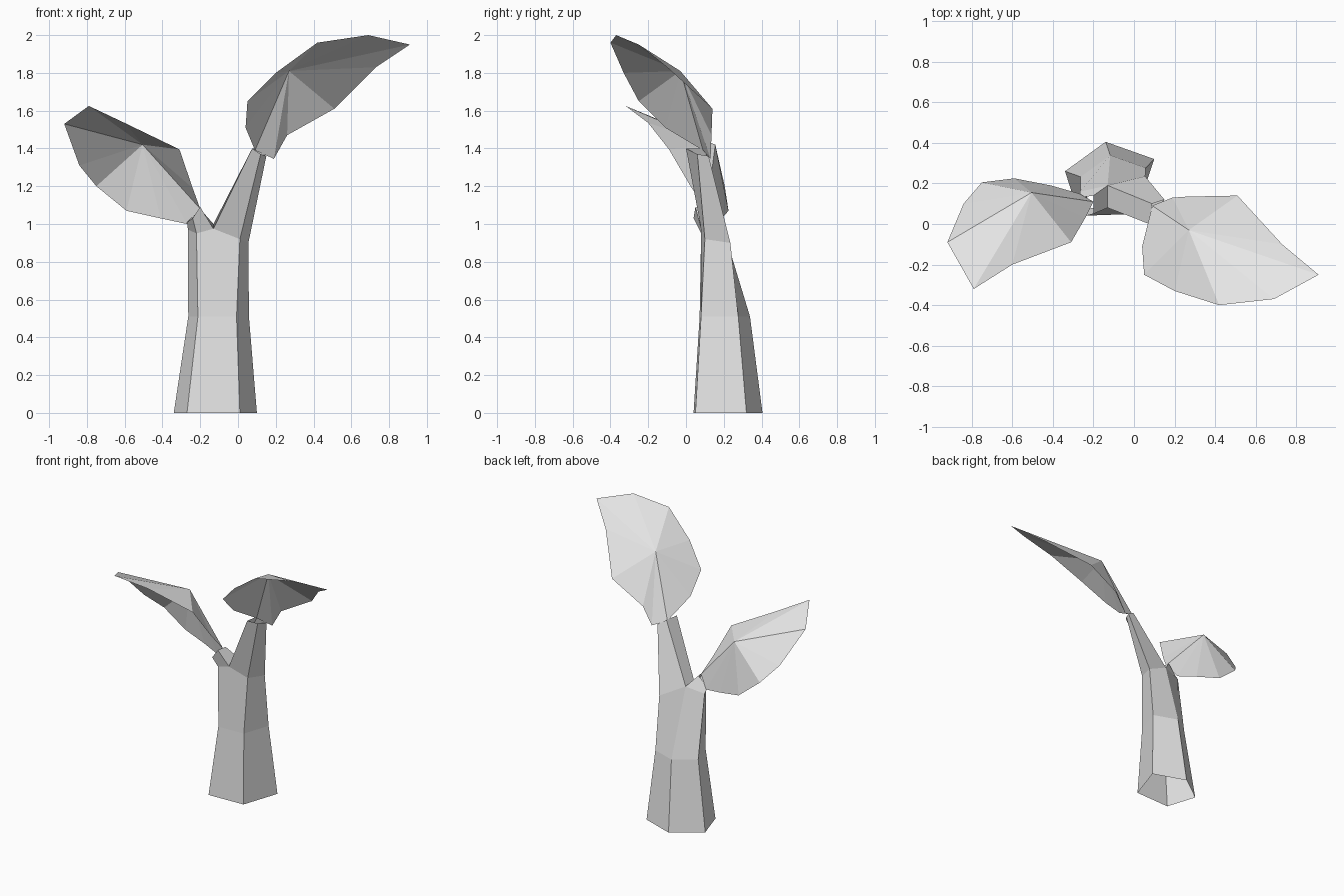
import bpy
import bmesh
from mathutils import Vector

default_cube = bpy.data.objects.get("Cube")
if default_cube:
    bpy.data.objects.remove(default_cube, do_unlink=True)

# One plain grey for the whole plant
grey = bpy.data.materials.new("plain_grey")
grey.use_nodes = True
colour = (0.8, 0.8, 0.8, 1)
grey.diffuse_color = colour
grey.node_tree.nodes["Principled BSDF"].inputs["Base Color"].default_value = colour


def finish(name, bm):
    """Turn a bmesh into a flat-shaded scene object."""
    bmesh.ops.remove_doubles(bm, verts=bm.verts[:], dist=0.001)
    bmesh.ops.recalc_face_normals(bm, faces=bm.faces[:])
    mesh = bpy.data.meshes.new(name)
    bm.to_mesh(mesh)
    bm.free()
    mesh.materials.append(grey)
    part = bpy.data.objects.new(name, mesh)
    bpy.context.collection.objects.link(part)
    return part


def add_face(bm, *points):
    bm.faces.new([bm.verts.new(point) for point in points])


def bridge(bm, lower, upper):
    """Join two matching closed loops with quads."""
    count = len(lower)
    for i in range(count):
        j = (i + 1) % count
        add_face(bm, lower[i], lower[j], upper[j], upper[i])


def make_leaf(name, centre, outline):
    """A thin folded leaf: a fan of triangles around its raised centre."""
    bm = bmesh.new()
    hub = bm.verts.new(centre)
    rim = [bm.verts.new(point) for point in outline]
    for current, following in zip(rim, rim[1:] + rim[:1]):
        bm.faces.new((hub, current, following))
    leaf = finish(name, bm)
    # Upper side faces outward
    if sum(face.normal.z * face.area for face in leaf.data.polygons) < 0:
        leaf.data.flip_normals()
    return leaf


# Trunk: five-sided and open at the foot, narrowing to the waist
foot_centre = Vector((-.13, .215, 0))
waist_centre = Vector((-.11, .2, .51))
foot = [Vector((x, y, 0)) for x, y in
        ((-.34, .26), (-.27, .04), (.01, .05), (.1, .32), (-.14, .405))]
waist = [waist_centre + (corner - foot_centre) * .73 for corner in foot]

# Shoulders and the two points of the fork
left = (-.265, .16, .97)
front_left = (-.22, .08, .95)
front_right = (.01, .1, .92)
back_right = (.055, .235, .9)
fork_front = (-.13, .08, .975)
fork_back = (-.13, .19, 1)

bm = bmesh.new()
bridge(bm, foot, waist)
add_face(bm, waist[0], waist[1], front_left, left)
add_face(bm, waist[1], waist[2], front_right, fork_front, front_left)
add_face(bm, waist[2], waist[3], back_right, front_right)
add_face(bm, waist[3], waist[4], fork_back, back_right)
add_face(bm, waist[4], waist[0], left, fork_back)

# Long branch on one side, short stub on the other
bridge(bm, [fork_front, front_right, back_right, fork_back],
       [(.075, 0, 1.4), (.12, .06, 1.37), (.15, .12, 1.36), (.09, .1, 1.4)])
bridge(bm, [left, front_left, fork_front, fork_back],
       [(-.27, .13, 1.01), (-.24, .04, 1.03), (-.2, .05, 1.09), (-.2, .14, 1.08)])
finish("trunk_and_branches", bm)

# Leaves, each outline starting at its stem
make_leaf("left_leaf", (.27, -.03, 1.81), [
    (.09, .09, 1.39), (.04, -.11, 1.51), (.05, -.25, 1.65), (.2, -.33, 1.8),
    (.42, -.4, 1.96), (.69, -.37, 2), (.91, -.25, 1.95), (.73, -.1, 1.83),
    (.51, .14, 1.61), (.26, .135, 1.47), (.19, .13, 1.345)])
make_leaf("right_leaf", (-.505, .155, 1.42), [
    (-.2, .11, 1.08), (-.24, .03, 1.19), (-.31, -.09, 1.395), (-.6, -.2, 1.535),
    (-.79, -.32, 1.625), (-.92, -.09, 1.53), (-.84, .1, 1.31), (-.75, .205, 1.2),
    (-.59, .225, 1.07), (-.41, .19, 1.03), (-.27, .15, 1)])
